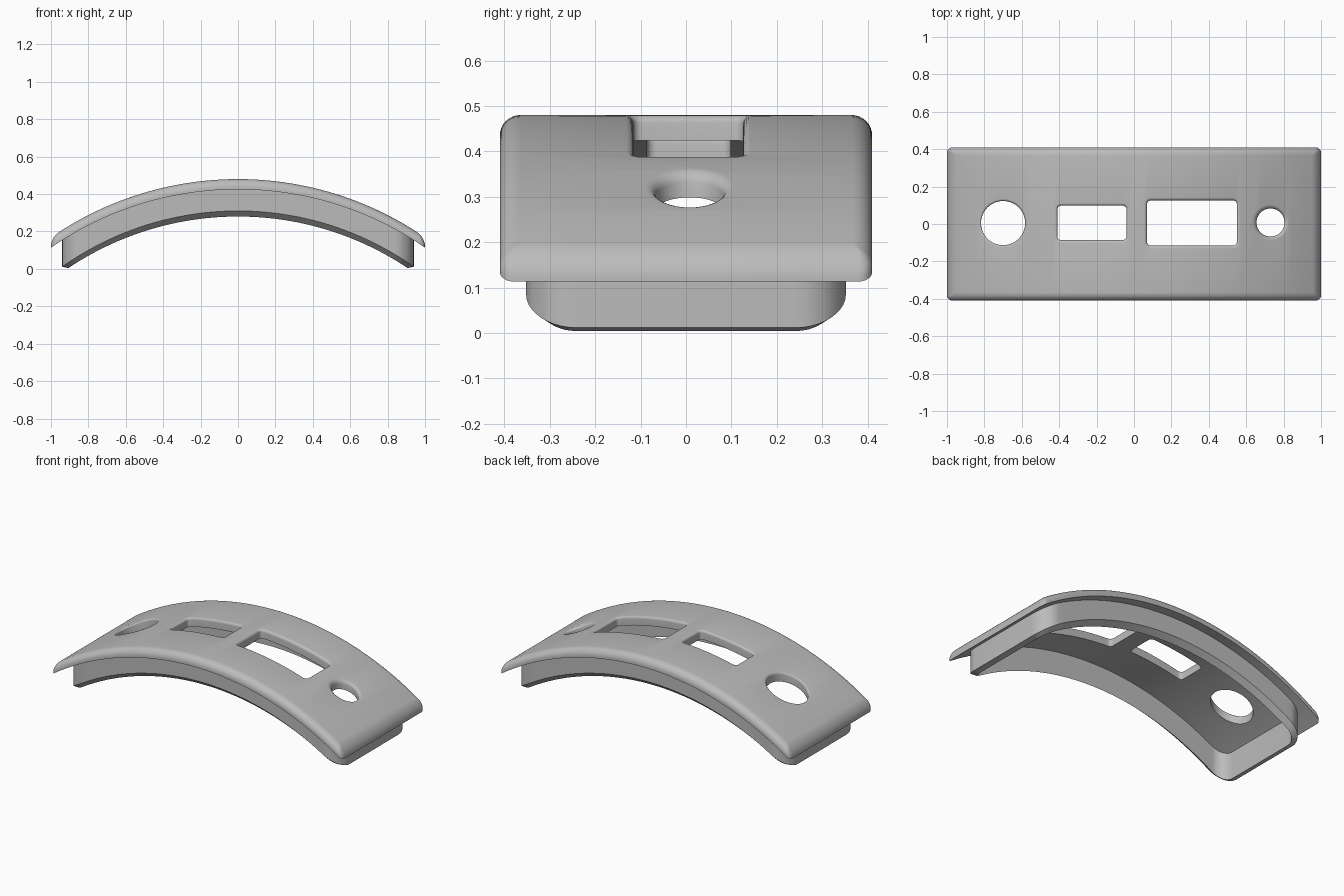
import bpy, bmesh, math
from mathutils import Vector

cube = bpy.data.objects.get("Cube")
if cube:
    bpy.data.objects.remove(cube, do_unlink=True)

TOP = 0.48       # crown height
THICK = 0.055    # plate thickness
R_TOP, R_RIM = 1.76, 1.63

grey = bpy.data.materials.new("plain grey")
grey.use_nodes = True
grey.diffuse_color = (0.5, 0.5, 0.5, 1)
grey.node_tree.nodes["Principled BSDF"].inputs["Base Color"].default_value = (0.5, 0.5, 0.5, 1)


def sag(x, radius):
    return radius - math.sqrt(radius * radius - x * x)


def outline(cx, cy, hx, hy, r, z, steps):
    """Rounded rectangle loop; r equal to hx and hy gives a circle."""
    pts = []
    for corner, (sx, sy) in enumerate([(1, 1), (-1, 1), (-1, -1), (1, -1)]):
        for i in range(steps + 1):
            a = math.pi / 2 * (corner + i / steps)
            pts.append((cx + sx * (hx - r) + r * math.cos(a),
                        cy + sy * (hy - r) + r * math.sin(a), z))
    return pts


def loft(name, loops, closed_ring=False):
    """Skin successive loops; cap the ends or join last to first."""
    bm = bmesh.new()
    rows = [[bm.verts.new(p) for p in loop] for loop in loops]
    n = len(rows[0])
    pairs = list(zip(rows, rows[1:]))
    if closed_ring:
        pairs.append((rows[-1], rows[0]))
    else:
        bm.faces.new(rows[0])
        bm.faces.new(rows[-1])
    for a, b in pairs:
        for i in range(n):
            j = (i + 1) % n
            bm.faces.new((a[i], a[j], b[j], b[i]))
    bmesh.ops.remove_doubles(bm, verts=bm.verts, dist=1e-5)
    bmesh.ops.recalc_face_normals(bm, faces=bm.faces)
    mesh = bpy.data.meshes.new(name)
    bm.to_mesh(mesh)
    bm.free()
    obj = bpy.data.objects.new(name, mesh)
    bpy.context.collection.objects.link(obj)
    mesh.materials.append(grey)
    return obj


def arch(obj, height):
    """Slice across the length, then lift each vertex onto the arch."""
    bm = bmesh.new()
    bm.from_mesh(obj.data)
    for i in range(-24, 25):
        bmesh.ops.bisect_plane(bm, geom=bm.verts[:] + bm.edges[:] + bm.faces[:], dist=1e-5,
                               plane_co=Vector((i / 25, 0, 0)), plane_no=Vector((1, 0, 0)))
    for v in bm.verts:
        v.co.z = height(v.co)
    bm.to_mesh(obj.data)
    bm.free()
    bpy.ops.object.select_all(action='DESELECT')
    obj.select_set(True)
    bpy.context.view_layer.objects.active = obj
    bpy.ops.object.shade_smooth_by_angle(angle=math.radians(30))


# Cover plate, flat, with a rounded upper edge
FILLET = 0.045
loops = [outline(0, 0, 1, 0.41, 0.03, -THICK, 6)]
for i in range(9):
    a = math.pi / 2 * i / 8
    inset = FILLET * (1 - math.cos(a))
    loops.append(outline(0, 0, 1 - inset, 0.41 - inset, max(0.03 - inset, 0.004),
                         -FILLET * (1 - math.sin(a)), 6))
plate = loft("cover_plate", loops)


# Openings: centre, half sizes, corner radius, edge softening
openings = [
    ("large_round", -0.70, 0.005, 0.118, 0.118, 0.118, 0.012, 14),
    ("small_slot", -0.225, 0.006, 0.185, 0.092, 0.02, 0.014, 5),
    ("large_slot", 0.31, 0.005, 0.24, 0.121, 0.02, 0.016, 5),
    ("small_round", 0.73, 0.008, 0.075, 0.075, 0.075, 0.022, 14),
]
for name, cx, cy, hx, hy, r, soft, steps in openings:
    loops = [outline(cx, cy, hx, hy, r, -0.2, steps)]
    for i in range(6):
        a = math.pi / 2 * i / 5
        grow = soft * (1 - math.cos(a))
        loops.append(outline(cx, cy, hx + grow, hy + grow, r + grow,
                             -soft * (1 - math.sin(a)), steps))
    loops.append([(x, y, 0.1) for x, y, z in loops[-1]])
    cutter = loft(name + "_cutter", loops)
    cutter.hide_render = True
    mod = plate.modifiers.new(name, 'BOOLEAN')
    mod.operation = 'DIFFERENCE'
    mod.solver = 'EXACT'
    mod.object = cutter
    bpy.context.view_layer.objects.active = plate
    bpy.ops.object.modifier_apply(modifier=name)
    bpy.data.objects.remove(cutter, do_unlink=True)

arch(plate, lambda p: TOP + p.z - sag(p.x, R_TOP))

# Rim wall below the plate, with a slanted lower edge
WALL = 0.033
outer = (0, 0, 0.94, 0.352, 0.11)
inner = (0, 0, 0.94 - WALL, 0.352 - WALL, 0.11 - WALL)
rim = loft("rim_wall", [outline(*outer, -0.045, 10), outline(*outer, -0.17, 10),
                        outline(*inner, -0.20, 10), outline(*inner, -0.045, 10)], True)
arch(rim, lambda p: TOP + p.z - sag(p.x, R_RIM if p.z < -0.1 else R_TOP))
